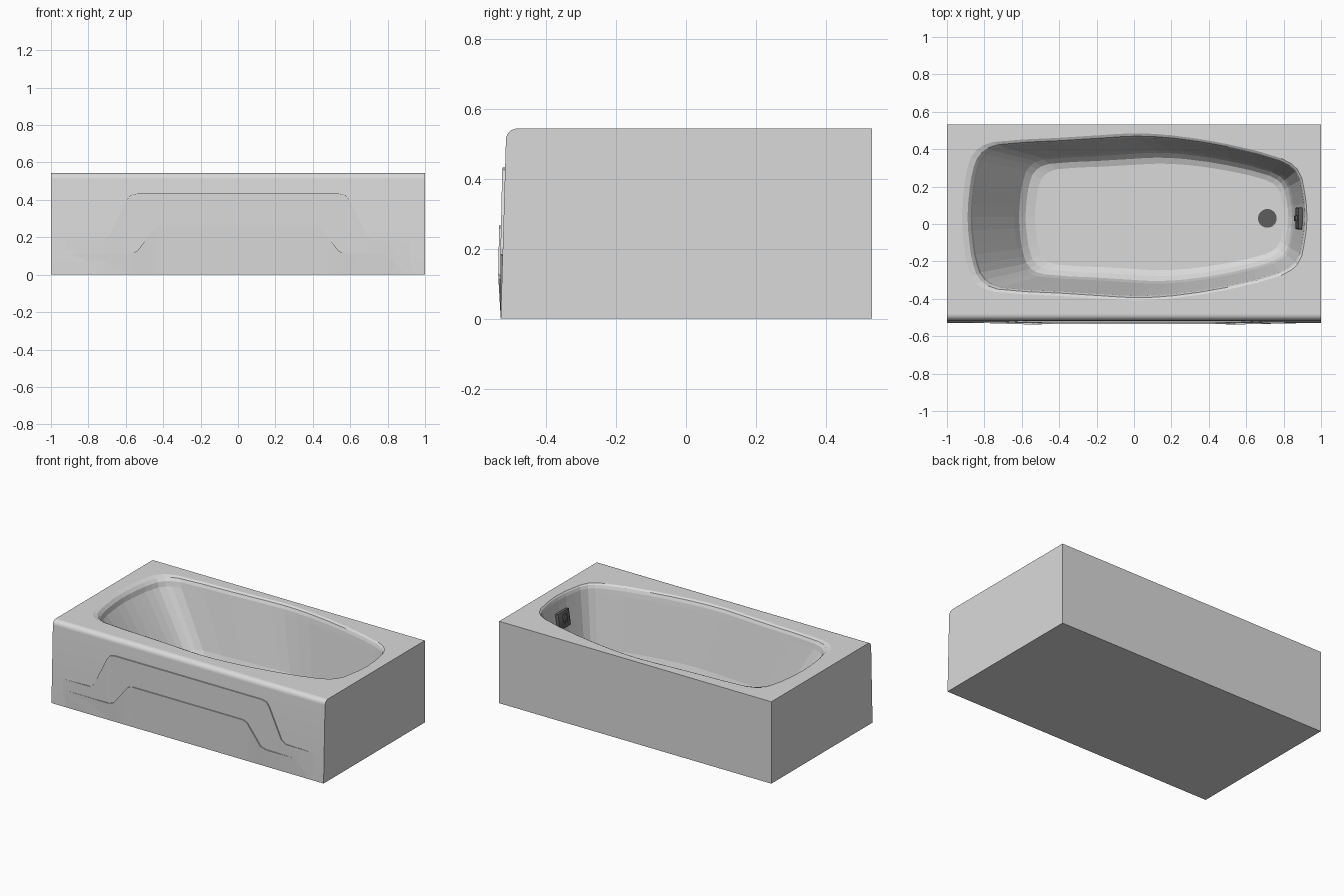
import bpy, bmesh, math
from mathutils import Matrix, Vector

if "Cube" in bpy.data.objects:
    bpy.data.objects.remove(bpy.data.objects["Cube"])


def material(name, rgb):
    m = bpy.data.materials.new(name)
    m.diffuse_color = (*rgb, 1)
    m.use_nodes = True
    m.node_tree.nodes["Principled BSDF"].inputs["Base Color"].default_value = m.diffuse_color
    return m


ENAMEL = material("pale grey enamel", (0.7, 0.7, 0.7))
METAL = material("dark metal", (0.11, 0.11, 0.11))


def finish(bm, name, mat, flat=()):
    bmesh.ops.recalc_face_normals(bm, faces=bm.faces)
    smooth = [f not in flat for f in bm.faces]
    me = bpy.data.meshes.new(name)
    bm.to_mesh(me)
    bm.free()
    me.materials.append(mat)
    me.set_sharp_from_angle(angle=math.radians(30))
    me.polygons.foreach_set("use_smooth", smooth)
    ob = bpy.data.objects.new(name, me)
    bpy.context.collection.objects.link(ob)
    return ob


# Basin outline, normalised: u runs foot-slope to drain end, v is half width
HALF = [(0, 0), (.006, .34), (.018, .61), (.042, .80), (.09, .895), (.28, .945),
        (.4, .977), (.5, 1), (.61, .975), (.77, .87), (.925, .70),
        (.972, .57), (.991, .34), (1, 0)]
OUTLINE = HALF + [(u, -v) for u, v in HALF[-2:0:-1]]


def smooth_loop(pts, steps=2):
    out, n = [], len(pts)
    for i in range(n):
        a, b, c, d = (Vector(pts[(i + k) % n]) for k in (-1, 0, 1, 2))
        # centripetal tangents avoid overshoot at uneven spacing
        t1, t2, t3 = ((q - p).length ** .5 for p, q in ((a, b), (b, c), (c, d)))
        m1 = (c - b) + t2 * ((b - a) / t1 - (c - a) / (t1 + t2))
        m2 = (c - b) + t2 * ((d - c) / t3 - (d - b) / (t2 + t3))
        for s in range(steps):
            t = s / steps
            out.append((2*t**3 - 3*t*t + 1) * b + (t**3 - 2*t*t + t) * m1
                       + (3*t*t - 2*t**3) * c + (t**3 - t*t) * m2)
    return out


LOOP = smooth_loop(OUTLINE)
CY = 0.038
TOP = 0.544
# x left, x right, half width, z
LEVELS = [(-.92, .925, .447, TOP), (-.89, .918, .432, .536), (-.873, .912, .423, .517),
          (-.865, .908, .417, .485), (-.64, .857, .357, .14), (-.615, .845, .343, .098),
          (-.58, .825, .317, .07), (-.53, .80, .285, .058)]


# Tub body: extruded apron profile, deck with a hole, lofted faceted basin
bm = bmesh.new()
R = 0.032
front = [(-.515 + R - R * math.cos(a), TOP - R + R * math.sin(a))
         for a in (math.pi / 2 * i / 6 for i in range(7))]
profile = [(.5325, TOP), (.5325, 0), (-.53, 0)] + front
left = [bm.verts.new((-1, y, z)) for y, z in profile]
right = [bm.verts.new((1, y, z)) for y, z in profile]
for i in range(len(profile) - 1):
    bm.faces.new((left[i], left[i + 1], right[i + 1], right[i]))
flat = {bm.faces.new(left), bm.faces.new(right)}
rings = []
for xl, xr, h, z in LEVELS:
    rings.append([bm.verts.new((xl + (xr - xl) * u, CY + h * v, z)) for u, v in LOOP])
n = len(LOOP)
for a, b in zip(rings, rings[1:]):
    for i in range(n):
        j = (i + 1) % n
        flat.add(bm.faces.new((a[i], a[j], b[j], b[i])))
flat.add(bm.faces.new(rings[-1]))
deck_edges = [bm.edges.get((rings[0][i], rings[0][(i + 1) % n])) for i in range(n)]
deck_edges += [bm.edges.get(pair) for pair in
               ((left[0], right[0]), (left[-1], right[-1]),
                (left[0], left[-1]), (right[0], right[-1]))]
res = bmesh.ops.triangle_fill(bm, use_beauty=True, edges=deck_edges, normal=(0, 0, 1))
flat |= {g for g in res["geom"] if isinstance(g, bmesh.types.BMFace)}
finish(bm, "tub_body", ENAMEL, flat)


# Stepped apron panels: raised in the middle, fading out to the sides and floor
def apron_y(z):
    return -.53 + .015 * z / (TOP - R)


def apron_panel(name, half, depth):
    cols = [(-x, z, d) for x, z, d in half] + half[::-1]
    bm = bmesh.new()
    rows = []
    for x, z, d in cols:
        rows.append([bm.verts.new((x, apron_y(z) + .002, z)),
                     bm.verts.new((x, apron_y(z) - depth * d, z)),
                     bm.verts.new((x, -.53, 0))])
    for a, b in zip(rows, rows[1:]):
        for k in (0, 1):
            bm.faces.new((a[k], b[k], b[k + 1], a[k + 1]))
    me = finish(bm, name, ENAMEL).data
    # open strips: make sure they face forwards
    if sum(p.normal.y * p.area for p in me.polygons) > 0:
        me.flip_normals()


apron_panel("upper_apron_panel",
            [(.92, .18, 0), (.72, .185, .7), (.69, .205, .8), (.595, .40, 1),
             (.575, .425, 1), (.54, .433, 1)], .008)
apron_panel("lower_apron_panel",
            [(.90, .11, 0), (.58, .113, .8), (.54, .125, .9), (.45, .24, 1),
             (.435, .257, 1), (.405, .266, 1)], .012)


# Floor drain
bm = bmesh.new()
bmesh.ops.create_cone(bm, cap_ends=True, segments=32, radius1=.05, radius2=.05, depth=.006,
                      matrix=Matrix.Translation((.713, .03, .060)))
finish(bm, "floor_drain", METAL, set(f for f in bm.faces if len(f.verts) > 4))


# Overflow plate and lever on the drain-end wall
def wall_block(name, offset, size, bevel):
    tilt = Matrix.Rotation(math.atan2(.051, .345), 4, 'Y')
    m = (Matrix.Translation((.890, .030, .395)) @ tilt @ Matrix.Translation(offset)
         @ Matrix.Diagonal((*size, 1)))
    bm = bmesh.new()
    bmesh.ops.create_cube(bm, size=1, matrix=m)
    bmesh.ops.bevel(bm, geom=bm.edges[:], offset=bevel, segments=2, affect='EDGES', profile=.5)
    finish(bm, name, METAL)


wall_block("overflow_plate", (-.007, 0, 0), (.028, .118, .11), .009)
wall_block("overflow_lever", (-.025, 0, .01), (.018, .03, .05), .005)
